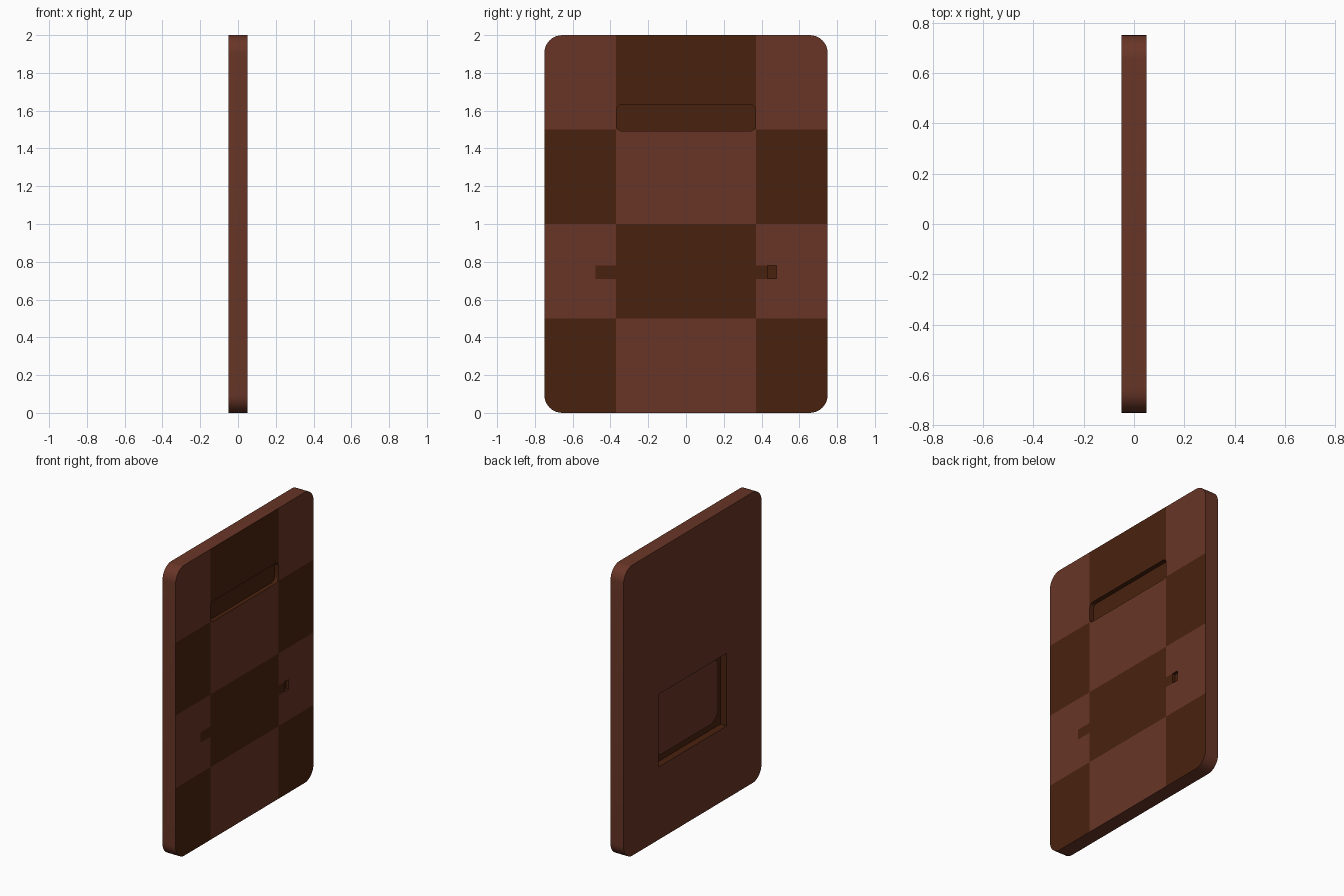
import bpy, bmesh, math
from mathutils import Vector

if "Cube" in bpy.data.objects:
    bpy.data.objects.remove(bpy.data.objects["Cube"])


def material(name, rgb):
    m = bpy.data.materials.new(name)
    m.diffuse_color = (*rgb, 1)
    m.use_nodes = True
    m.node_tree.nodes["Principled BSDF"].inputs["Base Color"].default_value = m.diffuse_color
    return m


red = material("red brown", (0.14, 0.036, 0.02))
dark = material("dark brown", (0.066, 0.0152, 0.0042))


def slab(name, x0, x1, y0, y1, z0, z1, r=0.0, steps=8, mats=(red,)):
    """Rounded rectangle in the YZ plane, extruded from x0 to x1."""
    pts = []
    if r:
        corners = [(y1 - r, z1 - r), (y0 + r, z1 - r), (y0 + r, z0 + r), (y1 - r, z0 + r)]
        for i, (cy, cz) in enumerate(corners):
            for k in range(steps + 1):
                a = math.pi / 2 * (i + k / steps)
                pts.append((cy + r * math.cos(a), cz + r * math.sin(a)))
    else:
        pts = [(y1, z1), (y0, z1), (y0, z0), (y1, z0)]
    bm = bmesh.new()
    face = bm.faces.new([bm.verts.new((x0, y, z)) for y, z in pts])
    ext = bmesh.ops.extrude_face_region(bm, geom=[face])
    verts = [v for v in ext["geom"] if isinstance(v, bmesh.types.BMVert)]
    bmesh.ops.translate(bm, verts=verts, vec=(x1 - x0, 0, 0))
    bmesh.ops.recalc_face_normals(bm, faces=bm.faces)
    me = bpy.data.meshes.new(name)
    bm.to_mesh(me)
    bm.free()
    ob = bpy.data.objects.new(name, me)
    bpy.context.collection.objects.link(ob)
    for m in mats:
        me.materials.append(m)
    return ob


def smooth(ob):
    bpy.ops.object.select_all(action='DESELECT')
    ob.select_set(True)
    bpy.context.view_layer.objects.active = ob
    bpy.ops.object.shade_smooth_by_angle(angle=math.radians(30))


# main panel
panel = slab("panel", -0.05, 0.05, -0.75, 0.75, 0, 2, 0.095, mats=(red, dark))

# recesses: viewing slot, small latch pocket, square pocket on the back
cutters = [
    slab("slot_cutter", 0.02, 0.1, -0.368, 0.368, 1.492, 1.632, 0.03, 5),
    slab("latch_cutter", 0.03, 0.1, 0.432, 0.479, 0.711, 0.779),
    slab("back_cutter", -0.1, -0.002, -0.37, 0.37, 0.5, 1.0),
]
bpy.context.view_layer.objects.active = panel
for c in cutters:
    mod = panel.modifiers.new("cut", 'BOOLEAN')
    mod.operation = 'DIFFERENCE'
    mod.solver = 'EXACT'
    mod.object = c
    bpy.ops.object.modifier_apply(modifier=mod.name)
for c in cutters:
    bpy.data.objects.remove(c)

# cut the front into checks and side tabs, then colour by position
bm = bmesh.new()
bm.from_mesh(panel.data)
bmesh.ops.triangulate(bm, faces=bm.faces)
planes = [((0, y, 0), (0, 1, 0)) for y in (-0.48, -0.37, 0.37, 0.48)]
planes += [((0, 0, z), (0, 0, 1)) for z in (0.5, 0.71, 0.78, 1.0, 1.5)]
for co, no in planes:
    front = [f for f in bm.faces if f.normal.x > 0.9 and f.calc_center_median().x > 0.045]
    edges = {e for f in front for e in f.edges}
    vs = {v for f in front for v in f.verts}
    bmesh.ops.bisect_plane(bm, geom=front + list(edges) + list(vs), dist=1e-5,
                           plane_co=Vector(co), plane_no=Vector(no))
for f in bm.faces:
    c = f.calc_center_median()
    y, z = abs(c.y), c.z
    if c.x > 0.0499:
        middle, row = y < 0.37, int(z / 0.5)
        tab = 0.37 < y < 0.48 and 0.71 < z < 0.78
        f.material_index = int(middle == (row % 2 == 1) or tab)
    else:
        inner = y < 0.49 and 0.49 < z < 1.64 and c.x > -0.0499
        f.material_index = int(inner)
bm.to_mesh(panel.data)
bm.free()
smooth(panel)

# rounded plate lying inside the back pocket
plate = slab("pocket_plate", -0.011, -0.002, -0.335, 0.365, 0.545, 0.995, 0.09)
smooth(plate)
